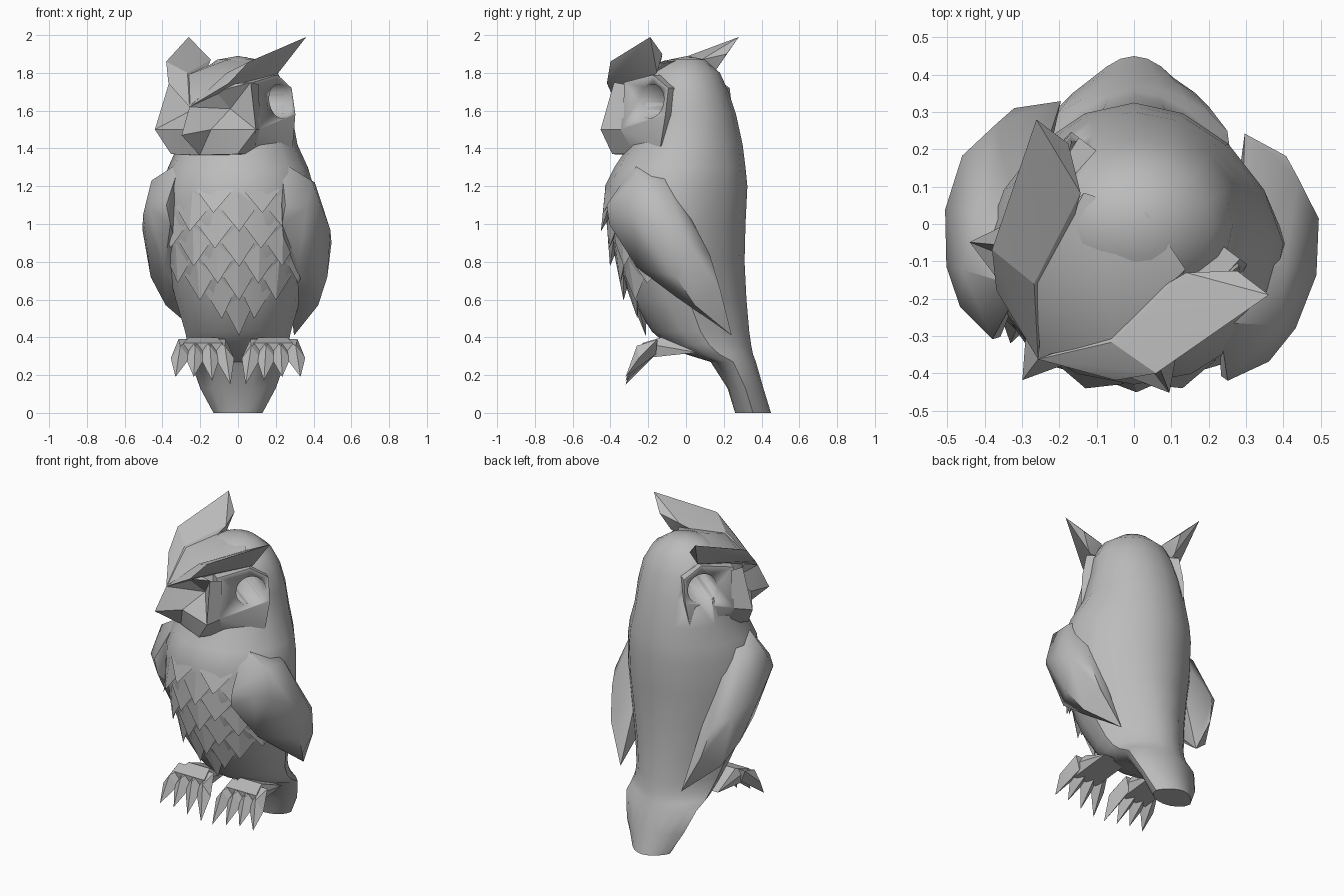
import bpy, bmesh
from math import cos, sin, pi, radians, sqrt
from mathutils import Matrix, Vector
from mathutils.bvhtree import BVHTree

cube = bpy.data.objects.get("Cube")
if cube:
    bpy.data.objects.remove(cube)

grey = bpy.data.materials.new("stone_grey")
grey.use_nodes = True
grey.diffuse_color = (0.5, 0.5, 0.5, 1)
grey.node_tree.nodes["Principled BSDF"].inputs["Base Color"].default_value = (0.5, 0.5, 0.5, 1)

# Head frame: u is sideways, f is forward, turned towards the right
TURN = radians(37)
HEAD = Matrix.Translation((0.05, 0.045, 0)) @ Matrix.Rotation(-TURN, 4, "Z")
YAW = Matrix.Rotation(radians(-10), 4, "Z")


def finish(bm, name, matrix=Matrix(), angle=25):
    bmesh.ops.recalc_face_normals(bm, faces=bm.faces)
    bm.transform(matrix)
    mesh = bpy.data.meshes.new(name)
    bm.to_mesh(mesh)
    bm.free()
    ob = bpy.data.objects.new(name, mesh)
    bpy.context.collection.objects.link(ob)
    mesh.materials.append(grey)
    bpy.ops.object.select_all(action="DESELECT")
    ob.select_set(True)
    bpy.context.view_layer.objects.active = ob
    bpy.ops.object.shade_smooth_by_angle(angle=radians(angle))
    return ob


def hull(name, points, matrix=Matrix(), side=1, angle=25):
    bm = bmesh.new()
    for x, y, z in points:
        bm.verts.new((x * side, y, z))
    bmesh.ops.convex_hull(bm, input=bm.verts)
    spare = [v for v in bm.verts if not v.link_faces]
    bmesh.ops.delete(bm, geom=spare, context="VERTS")
    return finish(bm, name, matrix, angle)


def head_space(points):
    return [(u, -f, z) for u, f, z in points]


def mirrored(points):
    return points + [(-x, y, z) for x, y, z in points]


# Body: one loft from tail to crown, as (z, half width, front y, back y, back taper)
rings = [
    (0.0, 0.13, 0.26, 0.45, .3), (0.13, 0.2, 0.22, 0.41, .3), (0.27, 0.25, 0.13, 0.37, .3),
    (0.31, 0.26, 0.0, 0.355, .3), (0.36, 0.265, -0.1, 0.345, .3), (0.43, 0.28, -0.18, 0.335, .3),
    (0.6, 0.33, -0.29, 0.32, .3), (0.8, 0.38, -0.37, 0.31, .25), (1.0, 0.41, -0.42, 0.315, .2),
    (1.2, 0.4, -0.43, 0.325, .15), (1.3, 0.37, -0.38, 0.315, .1), (1.42, 0.315, -0.3, 0.3, .05),
    (1.58, 0.285, -0.24, 0.265, 0), (1.7, 0.265, -0.23, 0.225, 0), (1.8, 0.21, -0.2, 0.18, 0),
    (1.87, 0.11, -0.09, 0.1, 0),
]
SIDES = 16
bm = bmesh.new()
loops = []
for z, w, front, back, taper in rings:
    mid, depth = (front + back) / 2, (back - front) / 2
    loops.append([bm.verts.new((w * cos(a) * (1 - taper * max(0, sin(a))), mid + depth * sin(a), z))
                  for a in (2 * pi * i / SIDES for i in range(SIDES))])
for low, high in zip(loops, loops[1:]):
    for i in range(SIDES):
        j = (i + 1) % SIDES
        bm.faces.new((low[i], low[j], high[j], high[i]))
bm.faces.new(loops[0])
crown = bm.verts.new((0, 0.01, 1.89))
for i in range(SIDES):
    bm.faces.new((loops[-1][i], loops[-1][(i + 1) % SIDES], crown))
bmesh.ops.recalc_face_normals(bm, faces=bm.faces)
surface = BVHTree.FromBMesh(bm)
body = finish(bm, "body", angle=35)

# Skull sides and jaw behind the face, and the sloping forehead
skull = hull("skull", mirrored(head_space([
    (0.25, 0.28, 1.75), (0.285, 0.28, 1.5), (0.21, 0.28, 1.38), (0.26, 0.08, 1.79),
    (0.27, -0.03, 1.72), (0.295, -0.03, 1.58), (0.3, 0.0, 1.41)])), HEAD, angle=40)
hull("forehead", mirrored(head_space([
    (0, .5, 1.63), (.13, .35, 1.79), (0, .2, 1.865), (.17, .08, 1.85), (0, .02, 1.885),
    (.2, .25, 1.7)])), HEAD, angle=40)

# Face: mirrored half with a beak ridge, sunken eye corner and raised cheek rim
pts = dict(brow=(0, .51, 1.62), tip=(0, .58, 1.47), chin=(0, .42, 1.365),
           top=(.27, .33, 1.75), cheek=(.335, .37, 1.5), jaw=(.22, .38, 1.37),
           nose=(.09, .44, 1.5), eye=(.12, .31, 1.61), lid=(.1, .41, 1.7),
           crest=(0, .40, 1.73), side_top=(.27, .26, 1.74), side=(.28, .26, 1.5),
           side_jaw=(.2, .2, 1.37), throat=(0, .2, 1.355))
faces = ["brow tip nose", "tip chin nose", "chin jaw nose", "nose jaw cheek",
         "nose cheek eye", "eye cheek top", "eye top lid", "brow nose eye",
         "brow eye lid", "brow lid crest", "lid top crest",
         "top cheek side side_top", "cheek jaw side_jaw side", "jaw chin throat side_jaw"]
bm = bmesh.new()
for s in (1, -1):
    verts = {k: bm.verts.new((u * s, -f, z)) for k, (u, f, z) in pts.items()}
    for face in faces:
        bm.faces.new([verts[k] for k in face.split()])
bmesh.ops.remove_doubles(bm, verts=bm.verts, dist=0.001)
finish(bm, "face", HEAD, 15)

# Round bore running sideways through the head
bm = bmesh.new()
bmesh.ops.create_cone(bm, cap_ends=True, segments=32, radius1=0.09, radius2=0.09, depth=1)
across = Matrix.Translation((0, -0.08, 1.65)) @ Matrix.Rotation(pi / 2, 4, "Y")
cutter = finish(bm, "bore_cutter", HEAD @ across)
cutter.hide_render = True
cutter.hide_set(True)
for target in (skull, body):
    cut = target.modifiers.new("bore", "BOOLEAN")
    cut.operation = "DIFFERENCE"
    cut.solver = "EXACT"
    cut.object = cutter

brow = head_space([(0, .51, 1.62), (.13, .355, 1.8), (.2, .43, 1.745), (.275, .35, 1.86),
                   (.177, .086, 1.87), (.283, 0, 1.9), (.39, 0, 1.99), (.25, .06, 1.8)])
wing = [(.27, -.22, 1.33), (.3, -.06, 1.29), (.43, -.2, 1.23), (.42, -.04, 1.22),
        (.32, -.37, 1.1), (.42, -.3, 1.08), (.3, -.36, 1), (.475, -.2, 1.05),
        (.505, -.05, .97), (.485, .1, .9), (.41, .2, .84), (.37, .25, .65),
        (.25, .29, .41), (.475, .03, .72), (.36, -.2, .77), (.34, 0, .62), (.41, .12, .57)]
for s, name in ((1, "left"), (-1, "right")):
    # Brow plate ending in an ear tuft, and folded wing
    hull(name + "_brow", brow, HEAD, s)
    hull(name + "_wing", wing, YAW, s, 40)
    # Foot: arched instep and four hooked toes
    hull(name + "_instep", [(.1, .06, .32), (.27, .06, .32), (.11, -.13, .4), (.26, -.13, .4),
                            (.08, -.23, .37), (.29, -.23, .37), (.1, -.22, .29),
                            (.27, -.22, .29), (.12, -.08, .32), (.25, -.08, .32)], side=s)
    for i in range(4):
        k, t = .1 + .06 * i, .04 + .097 * i
        m = (k + t) / 2
        hull(f"{name}_toe_{i + 1}",
             [(k - .035, -.15, .39), (k + .035, -.15, .39), (m - .05, -.25, .29),
              (m + .05, -.25, .29), (m, -.26, .355), (k, -.16, .31),
              (t, -.32, .15 + .02 * min(i, 2))], side=s)


# Breast feathers: staggered pointed scales, cast outwards from the body's core
def on_body(x, z, lift):
    aim = Vector((x, -sqrt(0.42 ** 2 - x * x), 0))
    hit, normal, _, _ = surface.ray_cast(Vector((0, 0.1, z)), aim)
    return hit + normal * lift


bm = bmesh.new()
for row, count in enumerate((0, 1, 2, 3, 2, 3, 2, 1)):
    z = .43 + .09 * row
    for i in range(-count, count + 1, 2):
        x = i * .1
        corners = [on_body(x, z, .04), on_body(x + .08, z + .12, .004),
                   on_body(x, z + .2, .001), on_body(x - .08, z + .12, .004),
                   on_body(x, z + .07, -.02)]
        tip, right, top, left, root = [bm.verts.new(c) for c in corners]
        for tri in ((tip, right, top), (tip, top, left), (tip, root, right), (tip, left, root)):
            bm.faces.new(tri)
finish(bm, "breast_feathers", angle=20)
